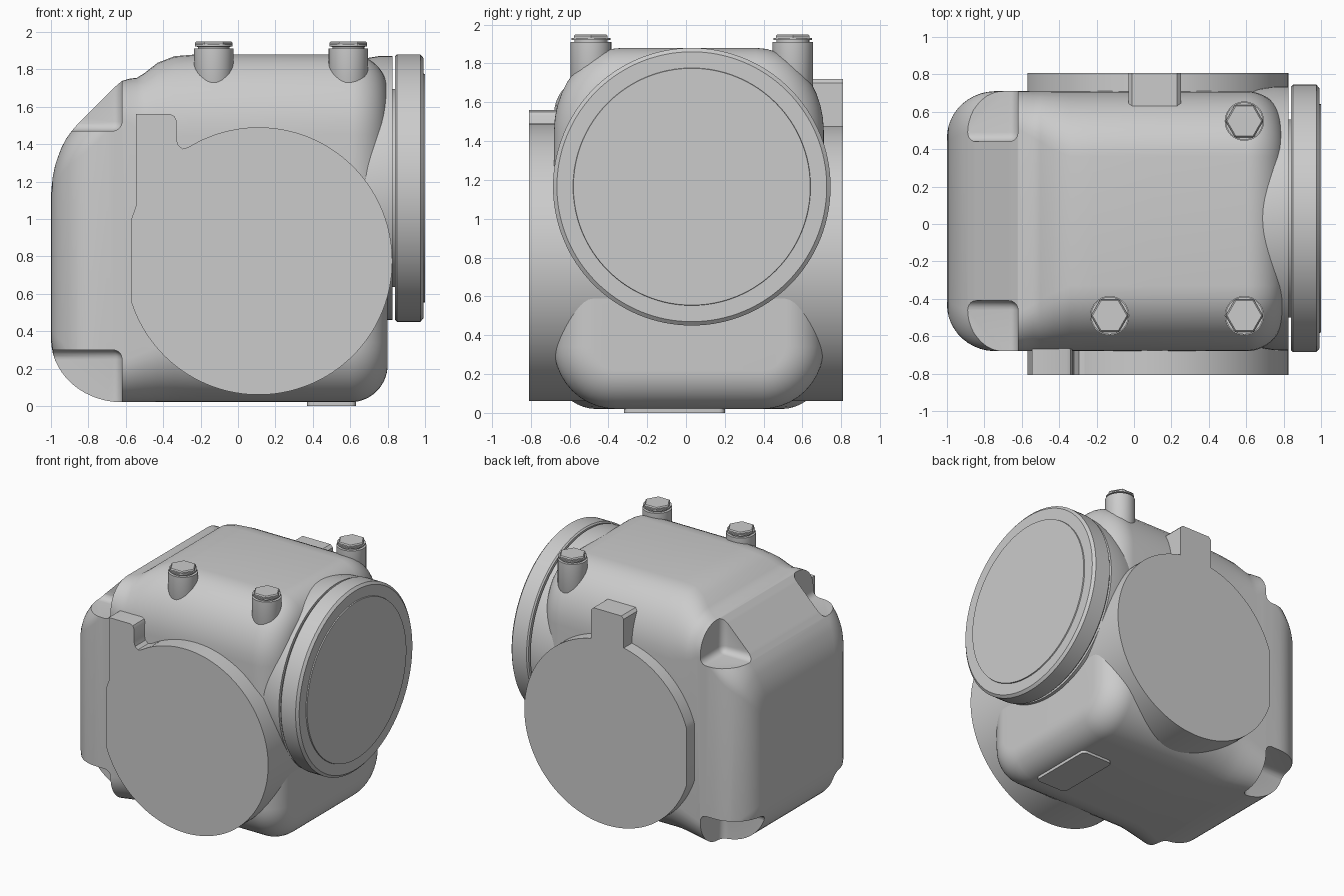
import bpy, bmesh, math
from mathutils import Matrix, Vector

cube = bpy.data.objects.get("Cube")
if cube:
    bpy.data.objects.remove(cube, do_unlink=True)

grey = bpy.data.materials.new("cast_grey")
grey.use_nodes = True
COLOUR = (0.6, 0.6, 0.6, 1)
grey.diffuse_color = COLOUR
grey.node_tree.nodes["Principled BSDF"].inputs["Base Color"].default_value = COLOUR

MID_Y = 0.015


def finish(name, bm, angle=35):
    bmesh.ops.recalc_face_normals(bm, faces=bm.faces)
    mesh = bpy.data.meshes.new(name)
    bm.to_mesh(mesh)
    bm.free()
    mesh.materials.append(grey)
    ob = bpy.data.objects.new(name, mesh)
    bpy.context.collection.objects.link(ob)
    smooth(ob, angle)
    return ob


def smooth(ob, angle):
    bpy.ops.object.select_all(action='DESELECT')
    ob.select_set(True)
    bpy.context.view_layer.objects.active = ob
    bpy.ops.object.shade_smooth_by_angle(angle=math.radians(angle))


def skin(bm, rings):
    """Join closed rings of points and cap both ends."""
    loops = [[bm.verts.new(p) for p in ring] for ring in rings]
    for a, b in zip(loops, loops[1:]):
        for i in range(len(a)):
            j = (i + 1) % len(a)
            bm.faces.new((a[i], a[j], b[j], b[i]))
    bm.faces.new(loops[0])
    bm.faces.new(loops[-1])


def lathe(name, profile, matrix, sides=96):
    """Turn (radius, height) points about local z."""
    bm = bmesh.new()
    turn = [math.tau * i / sides for i in range(sides)]
    skin(bm, [[matrix @ Vector((r * math.cos(t), r * math.sin(t), h)) for t in turn]
              for r, h in profile])
    return finish(name, bm)


def prism(name, outline, y0, y1):
    """Extrude an x-z outline along y."""
    bm = bmesh.new()
    skin(bm, [[(x, y, z) for x, z in outline] for y in (y0, y1)])
    return finish(name, bm)


def box(name, low, high, bevel, vertical_only=False):
    bm = bmesh.new()
    low, high = Vector(low), Vector(high)
    size = high - low
    bmesh.ops.create_cube(bm, size=1, matrix=Matrix.Translation((low + high) / 2)
                          @ Matrix.Diagonal((*size, 1)))
    edges = [e for e in bm.edges if not vertical_only
             or abs(e.verts[0].co.z - e.verts[1].co.z) > size.z / 2]
    bmesh.ops.bevel(bm, geom=edges, offset=bevel, segments=5, profile=0.5, affect='EDGES')
    return finish(name, bm)


def drop(t):
    """Quarter-round fall from 0 to 1."""
    t = min(max(t, 0), 1)
    return 1 - math.sqrt(1 - t * t)


def interpolate(points, x):
    for (x0, z0), (x1, z1) in zip(points, points[1:]):
        if x <= x1:
            return z0 + (z1 - z0) * max(0, (x - x0) / (x1 - x0))
    return points[-1][1]


# Main housing: rounded sections lofted along x
ROOF = [(-1, 1.12), (-.995, 1.2), (-.98, 1.28), (-.95, 1.37), (-.91, 1.445), (-.86, 1.505),
        (-.66, 1.705), (-.62, 1.738), (-.58, 1.75), (-.54, 1.755), (-.5, 1.78),
        (-.43, 1.835), (-.34, 1.87), (-.22, 1.88)]


def section(x):
    left, right = drop((-.74 - x) / .26), drop((x - .6) / .2)
    half = .695 - .25 * left - .2 * right
    floor = .02 + .34 * drop((-.62 - x) / .38) + .2 * right
    roof = interpolate(ROOF, x) - .2 * right
    blend = min(max((x + .62) / .25, 0), 1)
    shrink = .15 * left + .2 * right
    top_y, top_z = .2 + .15 * blend - shrink, .2 + .23 * blend - shrink
    low = .22 + .1 * blend - shrink
    ring = []
    for k, (sy, sz) in enumerate(((1, 1), (-1, 1), (-1, -1), (1, -1))):
        ry, rz = (top_y, top_z) if sz > 0 else (low, low)
        cz = roof - rz if sz > 0 else floor + rz
        for i in range(11):
            t = math.pi / 2 * (k + i / 10)
            ring.append((x, MID_Y + sy * (half - ry) + ry * math.cos(t), cz + rz * math.sin(t)))
    return ring


bend = [math.pi / 2 * i / 14 for i in range(15)]
stations = [-.62 - .38 * math.cos(a) for a in bend] + [p[0] for p in ROOF[8:]]
stations += [.1] + [.6 + .2 * math.sin(a) for a in bend]
bm = bmesh.new()
skin(bm, [section(x) for x in stations])
housing = finish("housing", bm)

# Four corner pockets cut at the left end
for side in (-1, 1):
    for z0, z1 in ((1.47, 2.2), (-.4, .3)):
        ys = sorted((MID_Y + side * .425, side * 1.2))
        cutter = box("pocket_cutter", (-1.4, ys[0], z0), (-.62, ys[1], z1), .05)
        cutter.hide_render = True
        cutter.hide_set(True)
        cut = housing.modifiers.new("pocket", 'BOOLEAN')
        cut.object, cut.operation, cut.solver = cutter, 'DIFFERENCE', 'EXACT'
depsgraph = bpy.context.evaluated_depsgraph_get()
housing_mesh = bpy.data.meshes.new_from_object(housing.evaluated_get(depsgraph))
housing.modifiers.clear()
housing.data = housing_mesh
for ob in [o for o in bpy.data.objects if o.name.startswith("pocket_cutter")]:
    bpy.data.objects.remove(ob, do_unlink=True)
smooth(housing, 35)

# Cross drum with one flat side, showing as a plate at front and back
R, CX, CZ, FLAT = .715, .11, .775, -.57
limit = math.acos((FLAT - CX) / R)
arc = [-limit + 2 * limit * i / 120 for i in range(121)]
prism("cross_drum", [(CX + R * math.cos(t), CZ + R * math.sin(t)) for t in arc], -.808, .808)

# Front tab, stepped on its left and filleted down to the drum
tab = [(FLAT, .8), (FLAT, 1.0), (-.545, 1.07), (-.545, 1.56), (-.36, 1.56), (-.34, 1.55),
       (-.33, 1.53), (-.33, 1.43), (-.32, 1.395), (-.295, 1.375), (-.26, 1.385),
       (-.19, 1.425), (-.1, 1.3), (-.1, .8)]
prism("front_tab", tab, -.808, -.6)

# Back tab
tab = [(-.03, 1.3), (-.03, 1.7), (-.01, 1.72), (.23, 1.72), (.25, 1.7), (.25, 1.3)]
prism("back_tab", tab, .6, .808)

# Round flange on the right, with neck, groove and raised face
flange = [(.66, .55), (.69, .66), (.705, .75), (.705, .825), (.53, .825), (.53, .84),
          (.705, .84), (.715, .85), (.715, .975), (.695, .992), (.612, .992), (.61, 1)]
lathe("end_flange", flange,
      Matrix.Translation((0, .03, 1.165)) @ Matrix.Rotation(math.pi / 2, 4, 'Y'), 128)

# Bolt bosses, washers and hexagon heads
for x, y in ((-.13, -.49), (.59, -.49), (.59, .55)):
    place = Matrix.Translation((x, y, 0))
    lathe("bolt_boss", [(.07, 1.6), (.105, 1.68), (.105, 1.91)], place, 40)
    lathe("bolt_washer", [(.085, 1.905), (.085, 1.92), (.1, 1.922), (.1, 1.932)], place, 40)
    hexagon = place @ Matrix.Rotation(math.radians(0), 4, 'Z')
    lathe("bolt_head", [(.1, 1.925), (.1, 1.942), (.092, 1.95)], hexagon, 6)

# Pad under the floor
box("floor_pad", (.37, -.32, 0), (.63, .2, .05), .03, vertical_only=True)
